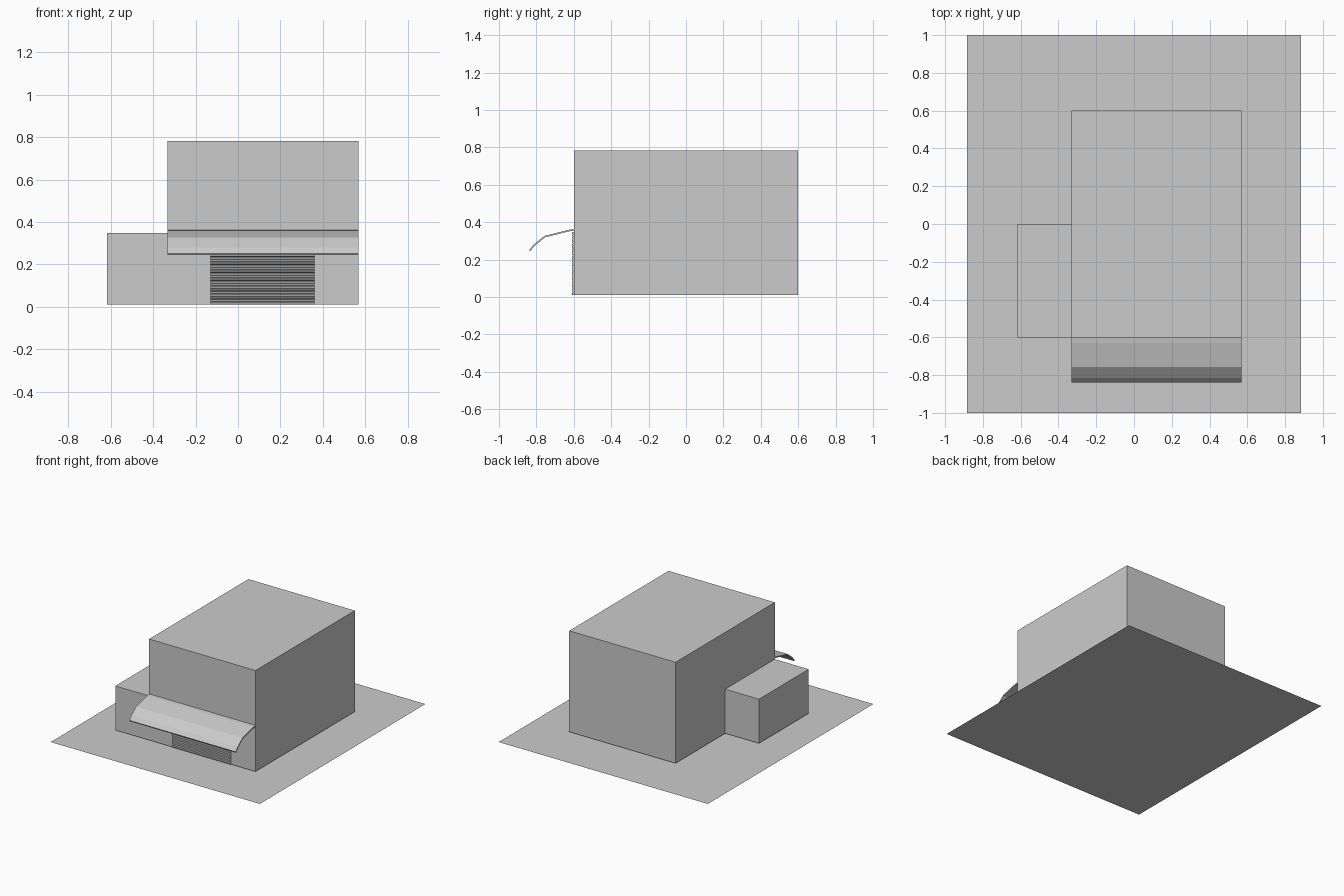
import bpy

if "Cube" in bpy.data.objects:
    bpy.data.objects.remove(bpy.data.objects["Cube"])

grey = bpy.data.materials.new("plain grey")
grey.diffuse_color = (0.6, 0.6, 0.6, 1)
grey.use_nodes = True
grey.node_tree.nodes["Principled BSDF"].inputs["Base Color"].default_value = grey.diffuse_color


def add_mesh(name, verts, faces):
    mesh = bpy.data.meshes.new(name)
    mesh.from_pydata(verts, [], faces)
    mesh.materials.append(grey)
    obj = bpy.data.objects.new(name, mesh)
    bpy.context.collection.objects.link(obj)
    return obj


def box(name, x0, x1, y0, y1, z0, z1):
    verts = [(x, y, z) for z in (z0, z1)
             for x, y in ((x0, y0), (x1, y0), (x1, y1), (x0, y1))]
    faces = [(3, 2, 1, 0), (4, 5, 6, 7), (0, 1, 5, 4),
             (1, 2, 6, 5), (2, 3, 7, 6), (3, 0, 4, 7)]
    return add_mesh(name, verts, faces)


def extrude_profile(name, outline, x0, x1):
    """Closed solid from a (y, z) outline, anticlockwise seen from +x."""
    n = len(outline)
    verts = [(x, y, z) for x in (x0, x1) for y, z in outline]
    faces = [tuple(reversed(range(n))), tuple(range(n, 2 * n))]
    faces += [(i, (i + 1) % n, (i + 1) % n + n, i + n) for i in range(n)]
    return add_mesh(name, verts, faces)


# Flat plot of land
add_mesh("ground_plot",
         [(-0.885, -1, 0), (0.885, -1, 0), (0.885, 1, 0), (-0.885, 1, 0)],
         [(0, 1, 2, 3)])

# Main block and low side annex
box("main_building", -0.332, 0.568, -0.6, 0.6, 0.01, 0.783)
box("side_annex", -0.618, -0.332, -0.6, 0.0, 0.01, 0.348)

# Curved awning along the front: top curve, and the same curve lowered
top = [(-0.6, 0.363), (-0.63, 0.359), (-0.757, 0.327),
       (-0.815, 0.28), (-0.838, 0.252)]
under = [(y + 0.004, z - 0.008) for y, z in reversed(top)]
extrude_profile("awning", top + under, -0.332, 0.568)

# Roller shutter: horizontal ridges standing proud of the wall
rows, z0, z1 = 27, 0.01, 0.348
pitch = (z1 - z0) / rows
ridges = [(-0.6, z1)]
for i in range(rows - 1, -1, -1):
    base = z0 + i * pitch
    ridges += [(-0.604, base + pitch), (-0.61, base + 0.75 * pitch),
               (-0.61, base + 0.25 * pitch)]
ridges += [(-0.604, z0), (-0.6, z0)]
extrude_profile("roller_shutter", ridges, -0.13, 0.362)
